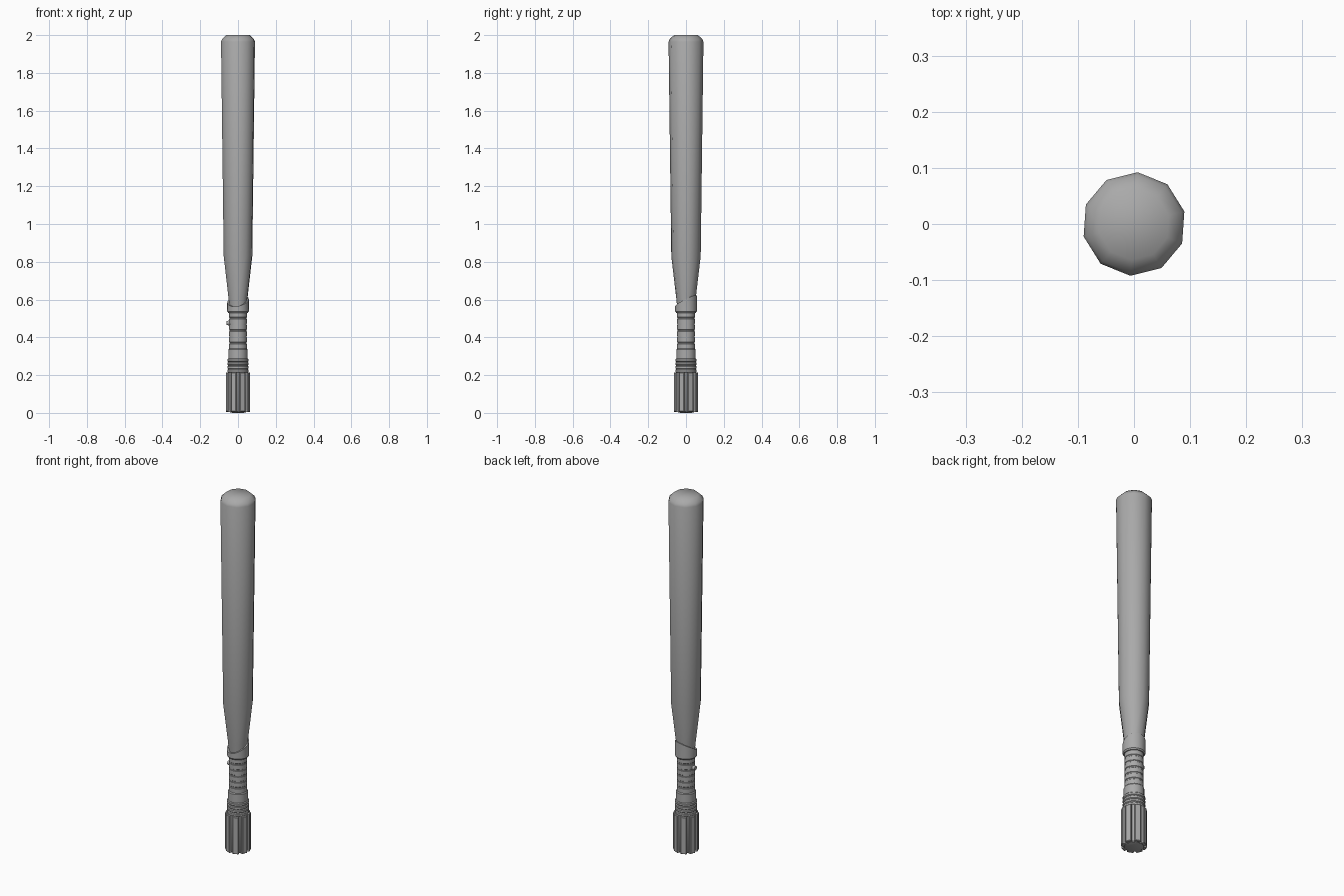
import bpy, bmesh
from math import cos, sin, pi, radians
from mathutils import Matrix, Vector

cube = bpy.data.objects.get("Cube")
if cube:
    bpy.data.objects.remove(cube, do_unlink=True)

grey = bpy.data.materials.new("plain grey")
grey.use_nodes = True
grey.diffuse_color = (0.4, 0.4, 0.4, 1)
grey.node_tree.nodes["Principled BSDF"].inputs["Base Color"].default_value = (0.4, 0.4, 0.4, 1)


def finish(name, bm, smooth=35):
    bmesh.ops.recalc_face_normals(bm, faces=bm.faces)
    mesh = bpy.data.meshes.new(name)
    bm.to_mesh(mesh)
    bm.free()
    mesh.materials.append(grey)
    obj = bpy.data.objects.new(name, mesh)
    bpy.context.collection.objects.link(obj)
    bpy.ops.object.select_all(action="DESELECT")
    obj.select_set(True)
    bpy.context.view_layer.objects.active = obj
    bpy.ops.object.shade_smooth_by_angle(angle=radians(smooth))
    return obj


def lathe(name, profile, sides, turn=0, smooth=35, slant=None):
    """Stack rings of (radius, height); slant optionally tilts a ring's height."""
    bm = bmesh.new()
    rings = []
    for i, (r, z) in enumerate(profile):
        ring = []
        for k in range(sides):
            a = radians(turn) + 2 * pi * k / sides
            lift = slant(a) if slant and i in (2, 3) else 0
            ring.append(bm.verts.new((r * cos(a), r * sin(a), z + lift)))
        rings.append(ring)
    for low, high in zip(rings, rings[1:]):
        for k in range(sides):
            n = (k + 1) % sides
            bm.faces.new((low[k], low[n], high[n], high[k]))
    bm.faces.new(rings[0][::-1])
    bm.faces.new(rings[-1])
    return finish(name, bm, smooth)


# Long tapered ten-sided blade with a chamfered tip
lathe("blade", [(0.045, 0.54), (0.052, 0.61), (0.078, 0.83), (0.0925, 1.965),
                (0.087, 1.978), (0.064, 2.0)], 10, turn=14, smooth=50)

# Collar with a slanted mouth
lathe("slanted_collar", [(0.052, 0.53), (0.057, 0.537), (0.057, 0.593), (0.047, 0.593),
                         (0.045, 0.545)], 20,
      slant=lambda a: 0.028 * sin(a) + 0.01 * cos(a))

# Slim neck with fine grooves
neck = [(0.047, 0.33)]
for i in range(5):
    z = 0.37 + 0.033 * i
    neck += [(0.047, z - 0.005), (0.045, z - 0.003), (0.045, z + 0.003), (0.047, z + 0.005)]
neck.append((0.047, 0.54))
lathe("neck", neck, 20)

# Plain ring below the neck
lathe("middle_ring", [(0.047, 0.28), (0.051, 0.285), (0.051, 0.335), (0.047, 0.34)], 20)

# Stacked ribs above the grip
ribs = []
for i in range(4):
    z = 0.213 + 0.019 * i
    ribs += [(0.052, z), (0.056, z + 0.004), (0.056, z + 0.014), (0.052, z + 0.018)]
lathe("ribs", ribs, 20)

# Grip core with a rounded pommel underneath
lathe("grip_core", [(0.03, 0), (0.048, 0.005), (0.055, 0.015), (0.055, 0.215)], 20)

# Raised grips around the core
for i in range(8):
    a = radians(-67 + 45 * i)
    bm = bmesh.new()
    bmesh.ops.create_cube(bm, size=1)
    bmesh.ops.scale(bm, vec=(0.016, 0.031, 0.208), verts=bm.verts)
    bmesh.ops.bevel(bm, geom=[e for e in bm.edges if all(v.co.x > 0 for v in e.verts)],
                    offset=0.003, segments=1, affect="EDGES")
    bmesh.ops.translate(bm, vec=(0.056, 0, 0.11), verts=bm.verts)
    bmesh.ops.rotate(bm, matrix=Matrix.Rotation(a, 3, "Z"), verts=bm.verts)
    finish(f"grip_{i + 1}", bm)

# Small button on the right side of the neck
bm = bmesh.new()
bmesh.ops.create_cone(bm, cap_ends=True, segments=12, radius1=0.014, radius2=0.011, depth=0.022)
bmesh.ops.rotate(bm, matrix=Matrix.Rotation(-pi / 2, 3, "Y"), verts=bm.verts)
bmesh.ops.translate(bm, vec=Vector((-0.049, 0, 0.476)), verts=bm.verts)
finish("button", bm)
